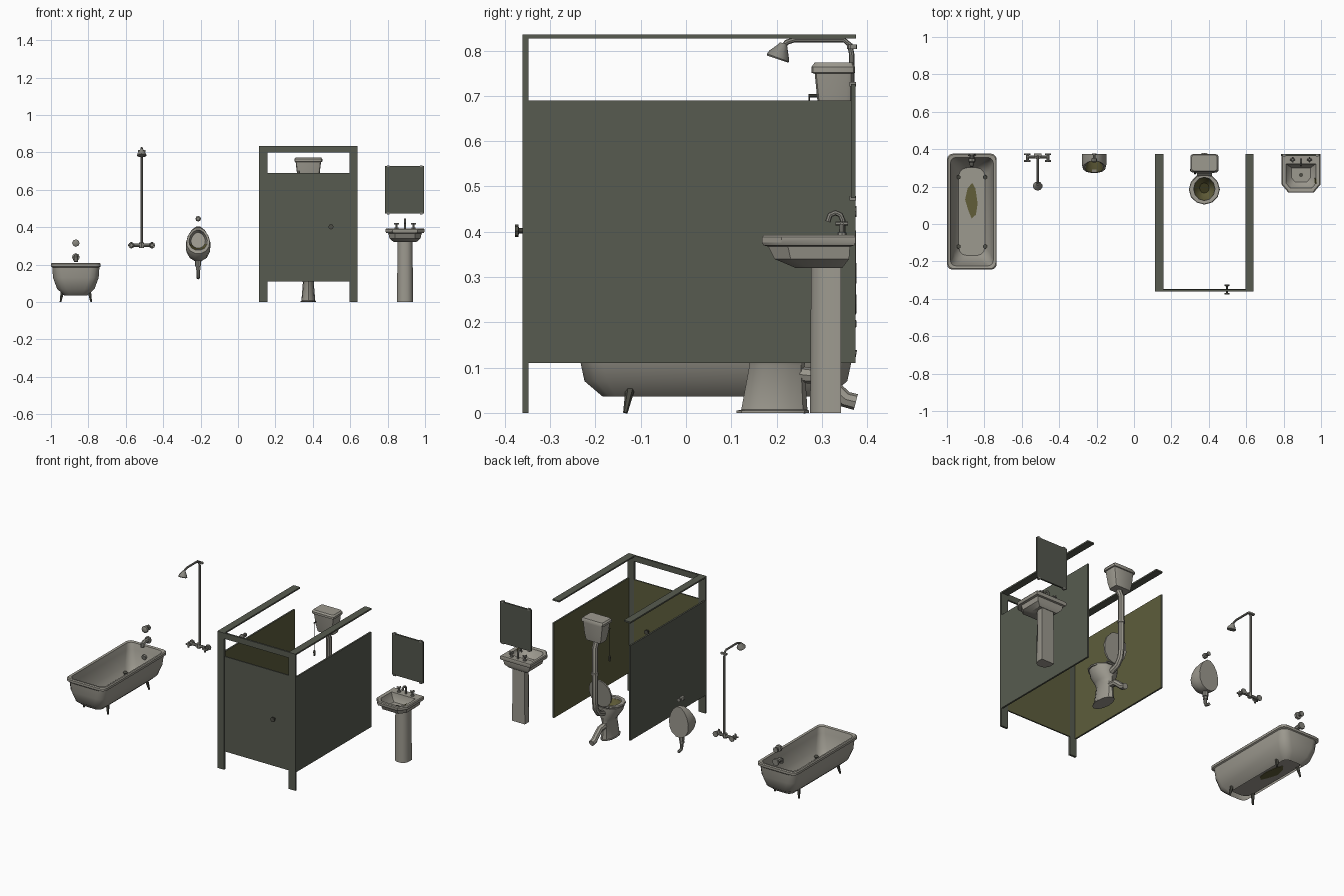
import bpy, bmesh, math
from mathutils import Vector as V

if "Cube" in bpy.data.objects:
    bpy.data.objects.remove(bpy.data.objects["Cube"])


def material(name, r, g, b):
    m = bpy.data.materials.new(name)
    m.diffuse_color = (r, g, b, 1)
    m.use_nodes = True
    m.node_tree.nodes["Principled BSDF"].inputs["Base Color"].default_value = m.diffuse_color
    return m


CER = material("aged ceramic", .335, .32, .275)
MET = material("dull metal", .25, .245, .215)
DARK = material("dark iron", .075, .075, .06)
WALL = material("grey green panel", .096, .105, .08)
OLIVE = material("olive inner panel", .11, .11, .045)
STAIN = material("olive stain", .12, .11, .04)
WATER = material("murky water", .04, .037, .012)
GLASS = material("mirror glass", .088, .095, .075)


def loft(name, rings, mats, caps=(True, True), bands=None, rule=None, angle=35):
    """Skin a list of equal rings; bands = material index for each strip (last = end cap)."""
    bm = bmesh.new()
    vs = [[bm.verts.new(p) for p in r] for r in rings]
    n = len(vs[0])
    for k in range(len(vs) - 1):
        for i in range(n):
            j = (i + 1) % n
            f = bm.faces.new((vs[k][i], vs[k][j], vs[k + 1][j], vs[k + 1][i]))
            f.material_index = bands[k] if bands else 0
    if caps[0]:
        bm.faces.new(vs[0][::-1])
    if caps[1]:
        bm.faces.new(vs[-1]).material_index = bands[-1] if bands else 0
    bmesh.ops.recalc_face_normals(bm, faces=bm.faces)
    bm.normal_update()
    if rule:
        for f in bm.faces:
            f.material_index = rule(f)
    me = bpy.data.meshes.new(name)
    bm.to_mesh(me)
    bm.free()
    for m in (mats if isinstance(mats, list) else [mats]):
        me.materials.append(m)
    ob = bpy.data.objects.new(name, me)
    bpy.context.collection.objects.link(ob)
    bpy.ops.object.select_all(action='DESELECT')
    bpy.context.view_layer.objects.active = ob
    ob.select_set(True)
    bpy.ops.object.shade_smooth_by_angle(angle=math.radians(angle))
    return ob


def rect(x0, x1, y0, y1, z, r=0.0, seg=2):
    """Rectangle ring with rounded corners."""
    if r == 0:
        return [(x0, y0, z), (x1, y0, z), (x1, y1, z), (x0, y1, z)]
    out = []
    for k, (cx, cy) in enumerate([(x1 - r, y1 - r), (x0 + r, y1 - r), (x0 + r, y0 + r), (x1 - r, y0 + r)]):
        for s in range(seg + 1):
            a = math.pi / 2 * (k + s / seg)
            out.append((cx + r * math.cos(a), cy + r * math.sin(a), z))
    return out


def oval(cx, hx, y0, y1, z, n=12):
    return [(cx + hx * math.cos(2 * math.pi * i / n),
             (y0 + y1) / 2 + (y1 - y0) / 2 * math.sin(2 * math.pi * i / n), z) for i in range(n)]


def box(name, x0, x1, y0, y1, z0, z1, mats, rule=None):
    return loft(name, [rect(x0, x1, y0, y1, z0), rect(x0, x1, y0, y1, z1)], mats, rule=rule)


def tube(name, pts, radii, mat, n=8):
    """Sweep a circle along a path; radii is one number or one per point."""
    pts = [V(p) for p in pts]
    if not isinstance(radii, (list, tuple)):
        radii = [radii] * len(pts)
    rings = []
    for k, p in enumerate(pts):
        d = (pts[min(k + 1, len(pts) - 1)] - pts[max(k - 1, 0)]).normalized()
        u = d.cross(V((1, 0, 0)) if abs(d.x) < .9 else V((0, 0, 1))).normalized()
        w = d.cross(u)
        rings.append([p + radii[k] * (u * math.cos(2 * math.pi * i / n) + w * math.sin(2 * math.pi * i / n))
                      for i in range(n)])
    return loft(name, rings, mat)


def wall_knob(name, x, z, r):
    """Stem from the wall with a flared knob."""
    tube(name, [(x, .376, z), (x, .369, z), (x, .368, z), (x, .352, z), (x, .35, z), (x, .335, z), (x, .33, z)],
         [r * .8, r * .8, r * .4, r * .4, r, r, r * .6], MET)


# ---- bathtub: outer shell, rolled rim, basin ----
TX, TY = -.867, .066
prof = [(.062, .25, .036, .03), (.10, .29, .07, .05), (.122, .303, .13, .05), (.126, .306, .185, .045),
        (.133, .31, .19, .03), (.133, .31, .204, .03), (.128, .305, .209, .03), (.115, .29, .206, .03),
        (.108, .28, .17, .035), (.095, .262, .09, .045), (.07, .235, .056, .045)]
loft("bathtub", [rect(TX - a, TX + a, TY - b, TY + b, z, r, 3) for a, b, z, r in prof], CER, caps=(False, True))
spot = [(-.865, .22), (-.848, .19), (-.836, .11), (-.845, .05), (-.868, .03), (-.885, .07), (-.903, .13), (-.89, .19)]
loft("bathtub_stain", [[(x, y, z) for x, y in spot] for z in (.0535, .059)], STAIN)
for sx in (-1, 1):
    for y, s in ((-.12, -1), (.25, 1)):
        tube("bathtub_leg", [(TX + sx * .07, y, .07), (TX + sx * .075, y + s * .006, .04),
                             (TX + sx * .082, y + s * .014, 0)], [.012, .009, .005], DARK, 6)
tube("bathtub_overflow", [(TX, .34, .15), (TX, .328, .147)], .015, MET)
wall_knob("bathtub_valve", TX, .315, .02)
tube("bathtub_spout", [(TX, .376, .24), (TX, .365, .24), (TX, .364, .24), (TX, .335, .242), (TX, .318, .235),
                       (TX, .314, .215)], [.021, .021, .013, .013, .012, .011], MET)

# ---- shower: mixer, riser, arm, head ----
SX = -.515
tube("shower_riser", [(SX, .366, .30), (SX, .366, .79), (SX, .362, .812), (SX, .348, .824), (SX, .24, .824),
                      (SX, .222, .818), (SX, .213, .805)], .006, MET)
tube("shower_collar", [(SX, .366, .803), (SX, .366, .813)], .011, MET)
box("shower_bracket", SX - .02, SX + .02, .362, .376, .803, .813, MET)
tube("shower_head", [(SX, .215, .816), (SX, .213, .808), (SX, .206, .792), (SX, .203, .784), (SX, .202, .781)],
     [.008, .012, .023, .026, .024], MET, 10)
tube("shower_mixer", [(SX - .06, .358, .303), (SX + .06, .358, .303)], .009, MET)
tube("shower_mixer_hub", [(SX, .358, .29), (SX, .358, .318)], .013, MET)
for s in (-1, 1):
    x = SX + s * .055
    tube("shower_flange", [(x, .376, .303), (x, .368, .303)], .017, MET)
    tube("shower_valve", [(x, .37, .303), (x, .332, .303)], .008, MET)
    tube("shower_handle_bar", [(x - .017, .337, .303), (x + .017, .337, .303)], .005, MET, 6)
    tube("shower_handle_post", [(x, .337, .286), (x, .337, .32)], .005, MET, 6)

# ---- urinal: egg-shaped rings from the wall forward, then into the bowl ----
UX = -.213


def egg(zc, hx, hz, y_low, y_high, n=14):
    out = []
    for i in range(n):
        a = 2 * math.pi * i / n
        s = math.sin(a)
        out.append((UX + hx * math.cos(a) * (1 - .15 * s), y_low + (y_high - y_low) * (s + 1) / 2, zc + hz * s))
    return out


loft("urinal", [egg(.31, .065, .095, .375, .375), egg(.31, .066, .094, .34, .355), egg(.315, .066, .085, .295, .345),
                egg(.328, .061, .07, .272, .338), egg(.331, .049, .055, .275, .338), egg(.332, .046, .05, .29, .345),
                egg(.33, .038, .042, .345, .362)], [CER, STAIN],
     rule=lambda f: int(f.normal.z > .45 and f.calc_center_median().z < .315 and f.calc_center_median().y > .285))
tube("urinal_drain", [(UX, .345, .225), (UX, .345, .19), (UX, .345, .189), (UX, .345, .15), (UX, .35, .135),
                      (UX, .376, .13)], [.016, .016, .009, .009, .009, .009], MET)
tube("urinal_drain_nut", [(UX, .345, .172), (UX, .345, .186)], .014, MET, 6)
wall_knob("urinal_flush_knob", UX, .445, .015)

# ---- toilet stall: posts, rails, panels (olive inside) ----
XL, XR, W = .113, .64, .045
for tag, x0, x1, p0, p1, d in (("left", XL, XL + W, XL, XL + .01, 1), ("right", XR - W, XR, XR - .01, XR, -1)):
    box("stall_post_" + tag, x0, x1, -.361, -.348, 0, .835, WALL)
    box("stall_top_rail_" + tag, x0, x1, -.348, .375, .826, .835, WALL)
    box("stall_side_panel_" + tag, p0, p1, -.348, .374, .11, .69, [WALL, OLIVE],
        rule=lambda f, d=d: int(f.normal.x * d > .5))
box("stall_header", XL + W, XR - W, -.36, -.349, .80, .835, WALL)
box("stall_door", XL + W, XR - W, -.355, -.347, .11, .69, [WALL, OLIVE], rule=lambda f: int(f.normal.y > .5))
tube("door_knob", [(.497, y, .402) for y in (-.378, -.37, -.369, -.333, -.332, -.324)],
     [.014, .014, .006, .006, .014, .014], DARK)

# ---- toilet ----
X = .376
bowl = [(.041, .112, .272, 0), (.041, .112, .272, .005), (.037, .122, .268, .007), (.029, .14, .262, .105),
        (.042, .135, .264, .125), (.07, .117, .268, .165), (.079, .11, .27, .198), (.058, .125, .25, .198),
        (.046, .14, .24, .165), (.026, .165, .22, .135)]
loft("toilet_bowl", [oval(X, *b) for b in bowl], [CER, STAIN, WATER], bands=[0] * 7 + [1, 1, 2])
seat = [(.08, .106, .264, .2), (.083, .104, .266, .206), (.08, .107, .263, .212), (.057, .125, .25, .211),
        (.056, .126, .249, .2)]
loft("toilet_seat", [oval(X, *s) for s in seat], CER, caps=(False, False))
lid = [(x, .272 + .17 * (z - .02), .21 + z) for x, z, _ in
       [(p[0], p[1], 0) for p in oval(X, .076, 0, .175, 0)]]
loft("toilet_lid", [lid, [(x, y + .01, z) for x, y, z in lid]], CER)
tube("toilet_hinge", [(X - .04, .265, .21), (X + .04, .265, .21)], .007, MET, 6)
tube("flush_pipe", [(X, .325, .66), (X, .325, .63), (X, .342, .595), (X, .342, .27), (X, .335, .22), (X, .31, .185),
                    (X, .255, .165)], .017, CER)
tube("flush_pipe_coupling", [(X, .342, .43), (X, .342, .445)], .021, CER)
tube("waste_pipe", [(X, .25, .085), (X, .295, .08), (X, .33, .05), (X, .352, .03), (X, .375, .024)], .018, CER)
cist = [(.052, .298, .362, .64), (.06, .291, .366, .68), (.068, .284, .368, .75)]
loft("cistern", [rect(X - h, X + h, a, b, z, .012) for h, a, b, z in cist], CER, caps=(True, False))
lidp = [(.07, .283, .369, .749), (.075, .277, .373, .751), (.075, .277, .373, .764), (.068, .284, .369, .773)]
loft("cistern_lid", [rect(X - h, X + h, a, b, z, .012) for h, a, b, z in lidp], CER)
tube("flush_lever", [(X - .05, .31, .70), (X - .05, .27, .70)], .004, DARK, 6)
tube("flush_chain", [(X - .05, .272, .70), (X - .05, .272, .53)], .002, DARK, 5)
tube("flush_chain_pull", [(X - .05, .272, .535), (X - .05, .272, .525), (X - .05, .272, .50)], [.003, .007, .005],
     DARK, 6)

# ---- washbasin ----
BX = .893


def basin_ring(hx, y0, y1, z, c):
    return [(BX - hx, y1, z), (BX - hx, y0 + c * 1.2, z), (BX - hx + c, y0, z),
            (BX + hx - c, y0, z), (BX + hx, y0 + c * 1.2, z), (BX + hx, y1, z)]


basin = [(.06, .242, .345, .32, .025), (.083, .195, .36, .34, .03), (.089, .182, .362, .367, .036),
         (.101, .171, .372, .37, .036), (.104, .168, .374, .376, .036), (.104, .168, .374, .388, .036),
         (.1, .172, .372, .393, .036), (.081, .193, .322, .39, .022), (.075, .202, .318, .37, .022),
         (.05, .225, .3, .345, .018)]
loft("washbasin", [basin_ring(*b) for b in basin], CER)
loft("washbasin_drain", [oval(BX, .012, .25, .274, z, 8) for z in (.345, .349)], DARK)
s0 = [(.9745, .215, .391), (.975, .24, .391), (.969, .245, .372), (.968, .22, .372)]
loft("washbasin_stain", [s0, [(x - .004, y, z + .002) for x, y, z in s0]], STAIN)


def ped_ring(h, y0, y1, z):
    d = y1 - y0
    return [(BX - h, y1, z), (BX - h, y0 + d * .45, z), (BX - h * .72, y0 + d * .13, z), (BX - h * .3, y0, z),
            (BX + h * .3, y0, z), (BX + h * .72, y0 + d * .13, z), (BX + h, y0 + d * .45, z), (BX + h, y1, z)]


loft("washbasin_pedestal", [ped_ring(.043, .274, .342, 0), ped_ring(.04, .276, .342, .325)], CER, angle=50)
tube("basin_spout", [(BX, .346, .385), (BX, .346, .425), (BX, .341, .437), (BX, .33, .442), (BX, .318, .437),
                     (BX, .313, .422)], .006, MET)
for s in (-1, 1):
    x = BX + s * .045
    tube("basin_tap", [(x, .344, .388), (x, .344, .398), (x, .344, .399), (x, .344, .422)],
         [.011, .01, .006, .005], MET)
    tube("basin_tap_bar", [(x - .014, .344, .418), (x + .014, .344, .418)], .004, MET, 6)
    tube("basin_tap_cross", [(x, .33, .418), (x, .358, .418)], .004, MET, 6)

# ---- mirror with corner clips ----
box("mirror", .787, .995, .364, .374, .474, .726, GLASS)
for x in (.803, .979):
    for z in (.474, .726):
        box("mirror_clip", x - .007, x + .007, .361, .375, z - .005, z + .005, MET)
